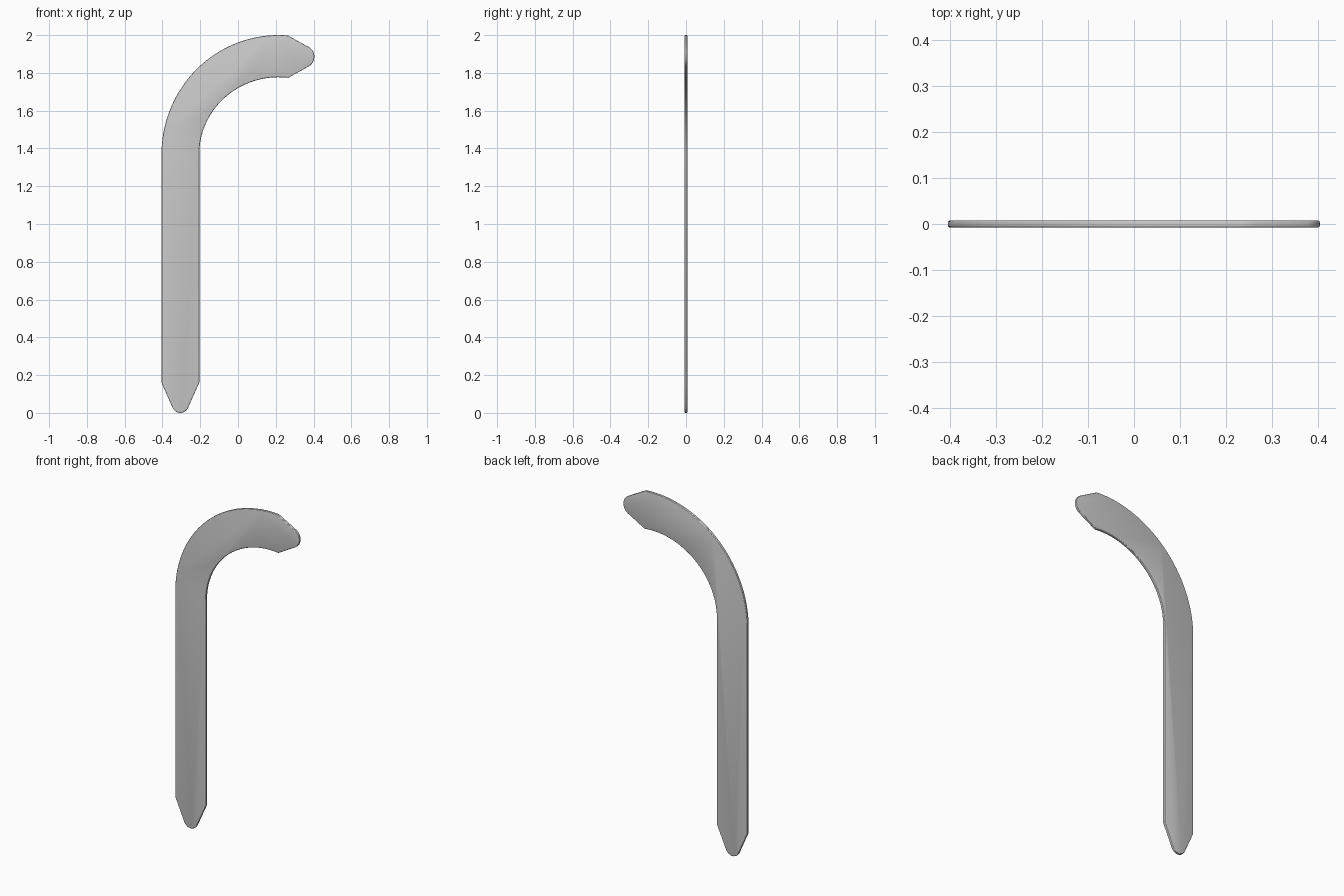
import bpy, bmesh
from math import sin, cos, radians
from mathutils import Vector
from mathutils.geometry import interpolate_bezier

if "Cube" in bpy.data.objects:
    bpy.data.objects.remove(bpy.data.objects["Cube"])

HALF_T = 0.0075


def arc(cx, cz, rx, rz, a0, a1, n):
    angles = [radians(a0 + (a1 - a0) * i / n) for i in range(n + 1)]
    return [(cx + rx * cos(a), cz + rz * sin(a)) for a in angles]


def rounded_tip(p0, p1, p2, p3, n=13):
    pts = interpolate_bezier(*[Vector((x, z, 0)) for x, z in (p0, p1, p2, p3)], n)
    return [(p.x, p.y) for p in pts]


# Outline: outer bend, right tip, inner bend, bottom tip
outline = arc(0.215, 1.37, 0.62, 0.63, 180, 85.5, 40)
outline += rounded_tip((0.375, 1.937), (0.414, 1.916), (0.414, 1.857), (0.375, 1.835))
outline += arc(0.215, 1.37, 0.42, 0.407, 83, 180, 40)
outline += [(-0.205, 0.16)]
outline += rounded_tip((-0.261, 0.035), (-0.277, -0.0117), (-0.334, -0.0117), (-0.35, 0.035))
outline += [(-0.405, 0.16)]

# Extrude the outline into a thin plate
bm = bmesh.new()
face = bm.faces.new([bm.verts.new((x, -HALF_T, z)) for x, z in outline])
ext = bmesh.ops.extrude_face_region(bm, geom=[face], use_keep_orig=True)
moved = [g for g in ext["geom"] if isinstance(g, bmesh.types.BMVert)]
bmesh.ops.translate(bm, verts=moved, vec=(0, 2 * HALF_T, 0))
bmesh.ops.recalc_face_normals(bm, faces=bm.faces[:])

# Round the front and back rims
rims = [e for e in bm.edges if abs(e.verts[0].co.y - e.verts[1].co.y) < 1e-5]
bmesh.ops.bevel(bm, geom=rims, offset=0.004, offset_type='OFFSET', segments=3,
                profile=0.5, affect='EDGES', clamp_overlap=True)

mesh = bpy.data.meshes.new("hooked_plate")
bm.to_mesh(mesh)
bm.free()
plate = bpy.data.objects.new("hooked_plate", mesh)
bpy.context.collection.objects.link(plate)
bpy.context.view_layer.objects.active = plate
plate.select_set(True)
bpy.ops.object.shade_smooth_by_angle(angle=radians(25))
